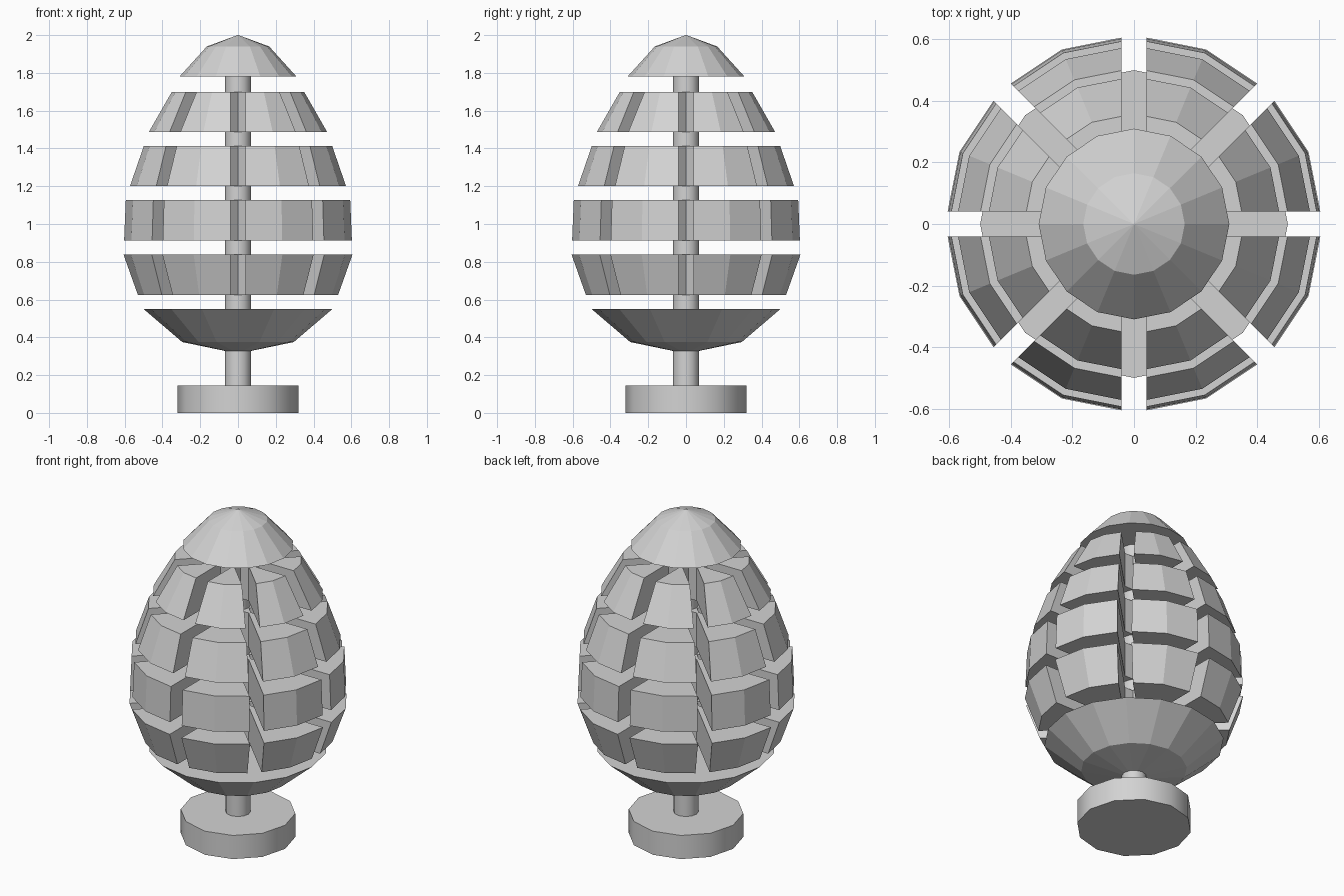
import bpy
import bmesh
import math

old = bpy.data.objects.get("Cube")
if old:
    bpy.data.objects.remove(old, do_unlink=True)

grey = bpy.data.materials.new("light_grey")
grey.use_nodes = True
grey.diffuse_color = (0.65, 0.65, 0.65, 1)
grey.node_tree.nodes["Principled BSDF"].inputs["Base Color"].default_value = (0.65, 0.65, 0.65, 1)

SIDES = 16
SLOTS = 8
HALF = 0.04          # half width of a slot
NOTCH = 0.115        # radius where the slot starts to narrow to a point
STEP = 2 * math.pi / SIDES


def finish(bm, name):
    bmesh.ops.recalc_face_normals(bm, faces=bm.faces)
    mesh = bpy.data.meshes.new(name)
    bm.to_mesh(mesh)
    bm.free()
    mesh.materials.append(grey)
    ob = bpy.data.objects.new(name, mesh)
    bpy.context.scene.collection.objects.link(ob)
    return ob


def loft(name, rings):
    """Join equal-length rings of points and close both ends."""
    bm = bmesh.new()
    loops = [[bm.verts.new(p) for p in ring] for ring in rings]
    n = len(loops[0])
    for a, b in zip(loops, loops[1:]):
        for i in range(n):
            j = (i + 1) % n
            bm.faces.new((a[i], a[j], b[j], b[i]))
    bm.faces.new(loops[0][::-1])
    bm.faces.new(loops[-1])
    bmesh.ops.remove_doubles(bm, verts=bm.verts, dist=0.0001)
    return finish(bm, name)


def circle(r, z, sides=SIDES):
    return [(r * math.cos(2 * math.pi * i / sides), r * math.sin(2 * math.pi * i / sides), z)
            for i in range(sides)]


def slotted_ring(r, z):
    """Outline of a disc with radial slots that end in a point."""
    edge = r - HALF * math.tan(STEP / 2)
    pts = []
    for k in range(SLOTS):
        a = 2 * math.pi * k / SLOTS
        local = [(edge, -HALF), (NOTCH, -HALF), (NOTCH - HALF, 0), (NOTCH, HALF), (edge, HALF),
                 (r * math.cos(STEP), r * math.sin(STEP))]
        for u, v in local:
            pts.append((u * math.cos(a) - v * math.sin(a), u * math.sin(a) + v * math.cos(a), z))
    return pts


def smooth(ob):
    bpy.ops.object.select_all(action='DESELECT')
    ob.select_set(True)
    bpy.context.view_layer.objects.active = ob
    bpy.ops.object.shade_smooth_by_angle(angle=math.radians(40))


# Foot and central rod
smooth(loft("base", [circle(0.32, 0, 12), circle(0.32, 0.145, 12)]))
smooth(loft("rod", [circle(0.07, 0.14, 12), circle(0.07, 1.79, 12)]))

# Solid ends of the egg
loft("bottom_bowl", [circle(0.02, 0.318), circle(0.295, 0.375), circle(0.5, 0.55)])
loft("top_cap", [circle(0.31, 1.78), circle(0.165, 1.94), circle(0.002, 2.0)])

# Slotted layers: bottom radius, bottom height, top radius, top height
layers = [(0.538, 0.625, 0.614, 0.838),
          (0.611, 0.912, 0.602, 1.127),
          (0.58, 1.2, 0.507, 1.412),
          (0.48, 1.487, 0.358, 1.70)]
for i, (r0, z0, r1, z1) in enumerate(layers):
    loft(f"layer_{i + 1}", [slotted_ring(r0, z0), slotted_ring(r1, z1)])
